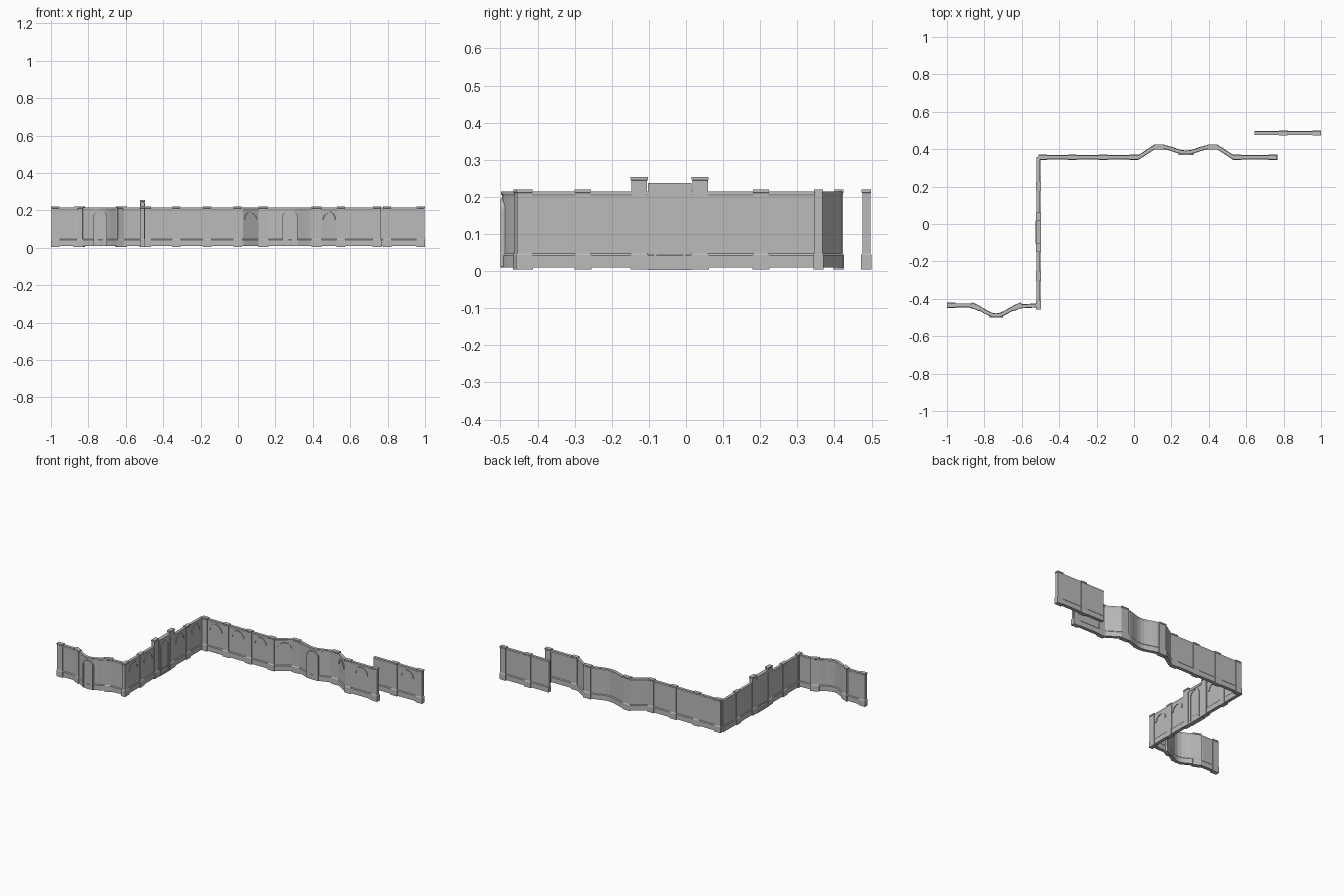
import bpy, bmesh, math
from mathutils import Vector, Matrix

old = bpy.data.objects.get("Cube")
if old:
    bpy.data.objects.remove(old, do_unlink=True)

stone = bpy.data.materials.new("grey stone")
stone.use_nodes = True
GREY = (0.5, 0.5, 0.5, 1)
stone.diffuse_color = GREY
stone.node_tree.nodes["Principled BSDF"].inputs["Base Color"].default_value = GREY


def finish(name, bm, x=0, y=0, angle=0):
    bmesh.ops.recalc_face_normals(bm, faces=bm.faces)
    mesh = bpy.data.meshes.new(name)
    bm.to_mesh(mesh)
    bm.free()
    mesh.materials.append(stone)
    obj = bpy.data.objects.new(name, mesh)
    obj.matrix_world = Matrix.Translation((x, y, 0)) @ Matrix.Rotation(math.radians(angle), 4, "Z")
    bpy.context.collection.objects.link(obj)
    return obj


def loft(bm, rings):
    """Bridge closed rings of points and cap both ends."""
    loops = [[bm.verts.new(p) for p in ring] for ring in rings]
    n = len(loops[0])
    for a, b in zip(loops, loops[1:]):
        for i in range(n):
            j = (i + 1) % n
            bm.faces.new((a[i], a[j], b[j], b[i]))
    bm.faces.new(loops[0])
    bm.faces.new(loops[-1])


# Half cross-section of the wall: plinth, body, coping
HALF = [(0.011, 0.01), (0.011, 0.042), (0.007, 0.047),
        (0.007, 0.204), (0.009, 0.207), (0.009, 0.215)]
SECTION = HALF + [(-d, z) for d, z in reversed(HALF)]


def wall(name, path):
    """Sweep the section along a plan path with mitred corners."""
    pts = [Vector(p) for p in path]
    rings = []
    for i, p in enumerate(pts):
        dirs = []
        if i > 0:
            dirs.append((p - pts[i - 1]).normalized())
        if i < len(pts) - 1:
            dirs.append((pts[i + 1] - p).normalized())
        t = sum(dirs, Vector((0, 0))).normalized()
        side = Vector((t.y, -t.x)) / max(t.dot(dirs[0]), 0.5)
        rings.append([(p.x + side.x * d, p.y + side.y * d, z) for d, z in SECTION])
    bm = bmesh.new()
    loft(bm, rings)
    finish(name, bm)


def pillar(name, x, y, angle=0, width=0.046, top=0.22):
    """Square pier with a wide base and a thin cap."""
    w = width / 2
    levels = [(0.005, w, 0.014), (0.043, w, 0.014), (0.048, w - 0.003, 0.011),
              (top - 0.01, w - 0.003, 0.011), (top - 0.008, w - 0.001, 0.0125),
              (top, w - 0.001, 0.0125)]
    bm = bmesh.new()
    loft(bm, [[(-a, -d, z), (a, -d, z), (a, d, z), (-a, d, z)] for z, a, d in levels])
    finish(name, bm, x, y, angle)


def arch(name, x, y, angle=0, radius=0.047, band=0.011, spring=0.15,
         foot=None, rise=None, near=0.011, far=0.004):
    """Raised arch moulding, with legs when foot is given."""
    rise = rise or radius

    def outline(inset):
        a, b = radius - inset, rise - inset
        pts = [(a * math.cos(math.pi * k / 14), spring + b * math.sin(math.pi * k / 14))
               for k in range(15)]
        if foot is not None:
            pts = [(a, foot)] + pts + [(-a, foot)]
        return pts

    bm = bmesh.new()
    rings = []
    for (xo, zo), (xi, zi) in zip(outline(0), outline(band)):
        rings.append([(xo, -near, zo), (xi, -near, zi), (xi, -far, zi), (xo, -far, zo)])
    loft(bm, rings)
    finish(name, bm, x, y, angle)


def panel(name, x, y, radius, spring, rise, foot, near, far, angle=0):
    """Solid round-topped door leaf."""
    shape = [(radius * math.cos(math.pi * k / 14), spring + rise * math.sin(math.pi * k / 14))
             for k in range(15)]
    shape = [(radius, foot)] + shape + [(-radius, foot)]
    bm = bmesh.new()
    loft(bm, [[(px, -d, pz) for px, pz in shape] for d in (near, far)])
    finish(name, bm, x, y, angle)


def box(name, x, y, angle, w, d, z0, z1):
    bm = bmesh.new()
    loft(bm, [[(-w, -d, z), (w, -d, z), (w, d, z), (-w, d, z)] for z in (z0, z1)])
    finish(name, bm, x, y, angle)


NORTH, SOUTH, WEST, FAR = 0.357, -0.435, -0.511, 0.486


def bulge(cx, y_end, y_mid, half):
    """Smooth plan curve bowing towards the front."""
    return [(cx + half * k / 5, y_mid + (y_end - y_mid) * (1 - math.cos(math.pi * k / 5)) / 2)
            for k in range(-5, 6)]


# Wall runs
wall("south_wall", [(-0.99, SOUTH), (-0.88, SOUTH)] + bulge(-0.737, -0.44, -0.489, 0.13)
     + [(WEST, SOUTH)])
wall("west_wall", [(WEST, SOUTH), (WEST, NORTH)])
wall("north_wall", [(WEST, NORTH), (0.025, NORTH), (0.11, 0.412)]
     + bulge(0.278, 0.412, 0.382, 0.13) + [(0.445, 0.412), (0.53, NORTH), (0.765, NORTH)])
wall("detached_wall", [(0.645, FAR), (0.99, FAR)])

# Piers
for i, x in enumerate((-0.487, -0.33, -0.165, -0.002, 0.55, 0.743)):
    pillar(f"north_pillar_{i}", x, NORTH)
for i, x in enumerate((0.135, 0.42)):
    pillar(f"bow_pillar_{i}", x, 0.412, width=0.055)
for i, y in enumerate((SOUTH, -0.278, 0.202)):
    pillar(f"west_pillar_{i}", WEST, y, 90)
for i, x in enumerate((0.797, 0.977)):
    pillar(f"detached_pillar_{i}", x, FAR)
pillar("south_end_pillar", -0.977, SOUTH, width=0.046)
pillar("south_bow_pillar_right", -0.848, -0.442, -25, 0.055)
pillar("south_bow_pillar_left", -0.624, -0.442, 25, 0.055)

# Arch mouldings on the front faces
for i, x in enumerate((-0.408, -0.247, -0.084, 0.647)):
    arch(f"north_arch_{i}", x, NORTH)
for i, (x, a) in enumerate(((0.067, 33), (0.488, -33))):
    arch(f"slanted_arch_{i}", x, 0.384, a, radius=0.044)
for i, y in enumerate((-0.359, -0.206, 0.122, 0.284)):
    arch(f"west_arch_{i}", WEST, y, 90)
arch("detached_arch", 0.887, FAR)

# Gatehouse in the west wall
GATE = -0.044
for side in (-1, 1):
    pillar(f"gate_pillar_{side}", WEST, GATE + side * 0.082, 90, 0.048, 0.254)
box("gate_body", WEST, GATE, 90, 0.059, 0.010, 0.005, 0.222)
box("gate_cap", WEST, GATE, 90, 0.059, 0.0125, 0.222, 0.238)
box("gate_step", WEST, GATE, 90, 0.06, 0.015, 0.003, 0.013)
arch("gate_frame", WEST, GATE, 90, 0.042, 0.006, 0.175, 0.02, near=0.014, far=0.008)

# Arched doors set in the bowed walls
for name, x, y, r in (("north_door", 0.278, 0.382, 0.041), ("south_door", -0.737, -0.488, 0.036)):
    arch(name + "_frame", x, y, 0, r, 0.006, 0.166, 0.012, 0.03, near=0.012, far=-0.002)
    panel(name + "_leaf", x, y, r - 0.006, 0.166, 0.024, 0.012, 0.0095, -0.002)
